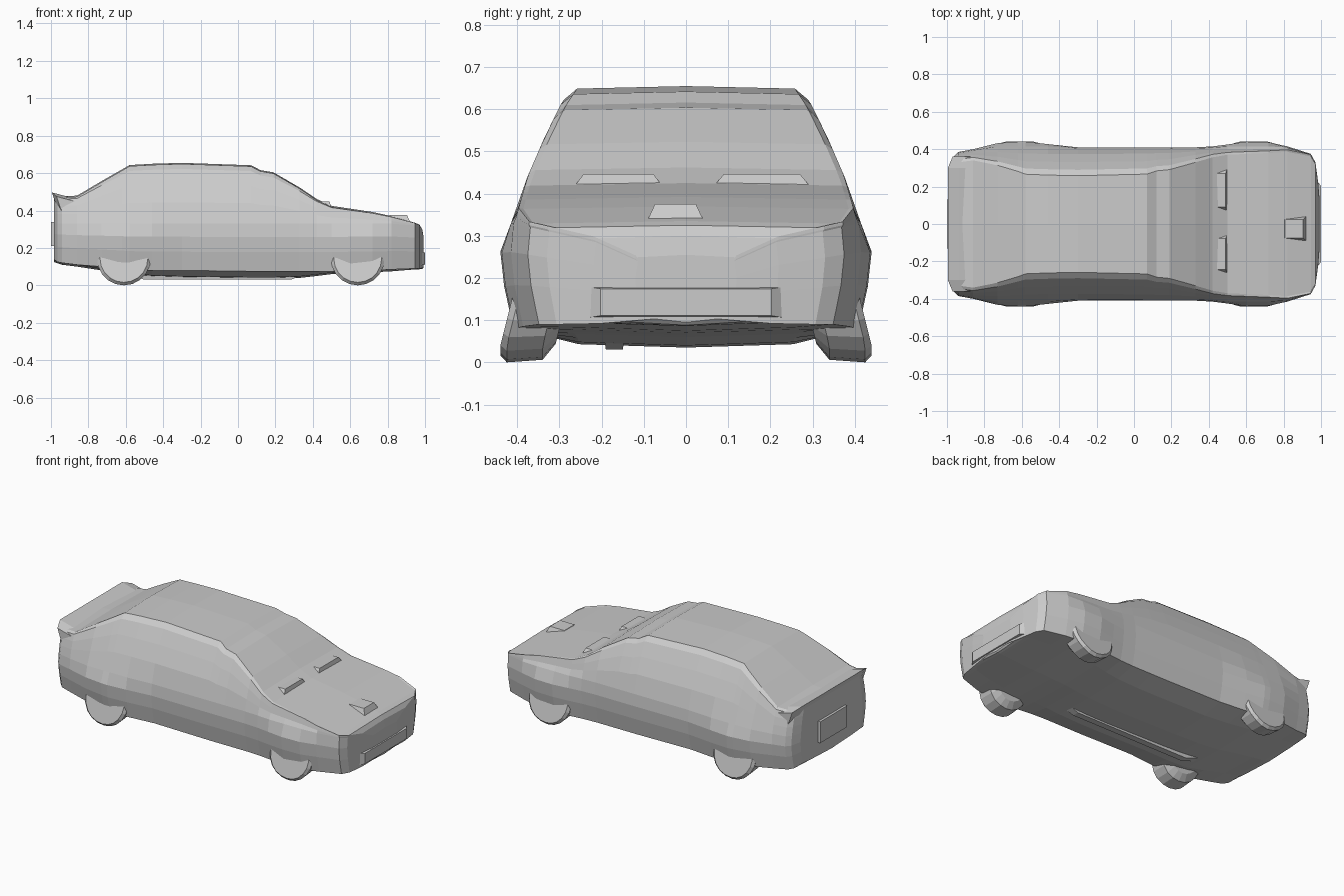
import bpy, bmesh, math
from mathutils import Vector

cube = bpy.data.objects.get("Cube")
if cube:
    bpy.data.objects.remove(cube)

grey = bpy.data.materials.new("body grey")
grey.use_nodes = True
COLOUR = (0.6, 0.6, 0.6, 1)
grey.diffuse_color = COLOUR
grey.node_tree.nodes["Principled BSDF"].inputs["Base Color"].default_value = COLOUR


def finish(name, bm):
    bmesh.ops.recalc_face_normals(bm, faces=bm.faces)
    mesh = bpy.data.meshes.new(name)
    bm.to_mesh(mesh)
    bm.free()
    mesh.materials.append(grey)
    obj = bpy.data.objects.new(name, mesh)
    bpy.context.collection.objects.link(obj)
    return obj


def loft(name, rings):
    """Skin closed rings of equal length and cap both ends."""
    bm = bmesh.new()
    loops = [[bm.verts.new(p) for p in ring] for ring in rings]
    n = len(loops[0])
    for a, b in zip(loops, loops[1:]):
        for i in range(n):
            j = (i + 1) % n
            bm.faces.new((a[i], a[j], b[j], b[i]))
    bm.faces.new(loops[0])
    bm.faces.new(loops[-1])
    return finish(name, bm)


def lerp_table(table, v):
    for (a, p), (b, q) in zip(table, table[1:]):
        if v <= b:
            return p + (q - p) * (v - a) / (b - a)
    return table[-1][1]


# Half width of the greenhouse by height
FLANK = [(0.0, 0.41), (0.33, 0.407), (0.44, 0.376), (0.53, 0.337), (0.61, 0.298), (0.66, 0.265)]


def section(x, w, top, sill, floor):
    belt = min(0.33, top - 0.015)
    k = min(w, 0.41) / 0.41
    half = [(0, floor), (w * 0.62, floor + 0.008), (w * 0.93, sill),
            (w * 0.98, sill + (belt - sill) * 0.4), (w, sill + (belt - sill) * 0.72),
            (min(w - 0.006, 0.415), belt)]
    for f in (0.35, 0.65, 0.9):
        z = belt + (top - belt) * f
        half.append((lerp_table(FLANK, z) * k, z))
    half.append(((lerp_table(FLANK, top) - 0.01) * k, top - 0.006))
    half.append((0, top))
    other = [(-y, z) for y, z in half[-2:0:-1]]
    return [(x, y, z) for y, z in half + other]


# Body shell: x, half width, roof line, sill height, floor height
STATIONS = [
    (-0.985, 0.30, 0.485, 0.14, 0.125), (-0.965, 0.36, 0.48, 0.125, 0.118),
    (-0.94, 0.385, 0.475, 0.12, 0.11), (-0.86, 0.4, 0.48, 0.11, 0.1),
    (-0.73, 0.432, 0.557, 0.1, 0.08), (-0.62, 0.44, 0.62, 0.09, 0.06),
    (-0.58, 0.44, 0.643, 0.085, 0.055), (-0.46, 0.427, 0.65, 0.08, 0.045),
    (-0.3, 0.41, 0.655, 0.08, 0.04), (0.07, 0.41, 0.642, 0.075, 0.035),
    (0.12, 0.41, 0.616, 0.075, 0.035), (0.19, 0.41, 0.604, 0.075, 0.035),
    (0.33, 0.41, 0.523, 0.075, 0.04), (0.42, 0.415, 0.462, 0.075, 0.05),
    (0.5, 0.425, 0.425, 0.075, 0.06), (0.6, 0.44, 0.41, 0.08, 0.065),
    (0.72, 0.437, 0.392, 0.08, 0.07), (0.82, 0.415, 0.37, 0.085, 0.075),
    (0.945, 0.375, 0.335, 0.09, 0.085), (0.97, 0.33, 0.325, 0.09, 0.086),
    (0.985, 0.22, 0.3, 0.092, 0.088), (0.993, 0.12, 0.255, 0.1, 0.095)]
loft("body_shell", [section(*s) for s in STATIONS])


def block(name, lo, hi, taper=0.8, axis=2):
    """Box whose far side along an axis is scaled by taper."""
    lo, hi = Vector(lo), Vector(hi)
    mid = (lo + hi) / 2
    bm = bmesh.new()
    bmesh.ops.create_cube(bm, size=1)
    for v in bm.verts:
        far = v.co[axis] > 0
        for a in range(3):
            s = taper if far and a != axis else 1
            v.co[a] = mid[a] + v.co[a] * (hi[a] - lo[a]) * s
    return finish(name, bm)


# Upswept boot lip, swept forward and down at its corners
LIP = [(-0.87, 0.465), (-0.965, 0.4), (-0.98, 0.44), (-1.0, 0.5), (-0.94, 0.484)]
loft("boot_lip", [[(x + dx, y, z - dz) for x, z in LIP]
                  for y, dx, dz in ((-0.36, 0.03, 0.025), (-0.3, 0.005, 0.003),
                                    (0.3, 0.005, 0.003), (0.36, 0.03, 0.025))])

# Rear and front face mouldings
block("rear_plate_panel", (-1.0, -0.13, 0.21), (-0.97, 0.13, 0.34), 1)
block("front_bumper", (0.95, -0.27, 0.1), (1.0, 0.27, 0.185), 0.75, 0)

# Bonnet details
block("bonnet_badge_mound", (0.79, -0.09, 0.34), (0.92, 0.04, 0.375), 0.75)
for side, y0, y1 in (("left", 0.06, 0.3), ("right", -0.27, -0.05)):
    block(side + "_cowl_vent", (0.42, y0, 0.41), (0.5, y1, 0.447), 0.75)

# Exhaust pipe under the floor
block("exhaust_pipe", (-0.5, -0.19, 0.03), (0.28, -0.15, 0.07), 1.3)

# Wheels, leaning in at the top so that the arches cover their upper halves
for end, x in (("rear", -0.61), ("front", 0.64)):
    for side, s in (("left", 1), ("right", -1)):
        rings = []
        for y, r in ((0.31, 0.1), (0.34, 0.138), (0.425, 0.144), (0.44, 0.128)):
            ring = []
            for i in range(20):
                t = math.tau * i / 20
                z = 0.144 + r * math.sin(t)
                ring.append((x + r * math.cos(t), s * (y - 0.25 * max(z - 0.04, 0)), z))
            rings.append(ring)
        loft(f"{end}_{side}_wheel", rings)
